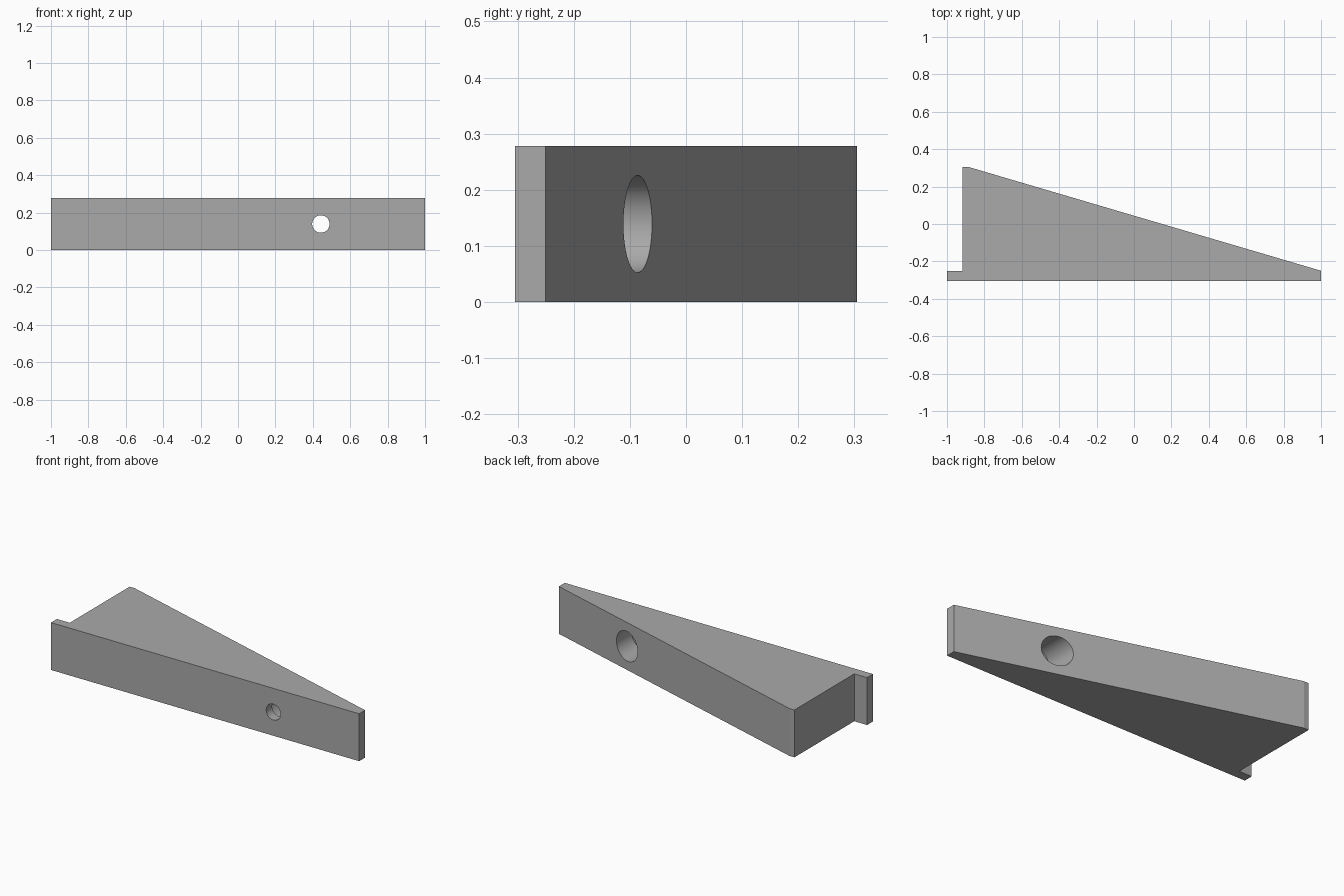
import bpy
import bmesh
from math import pi

cube = bpy.data.objects.get("Cube")
if cube:
    bpy.data.objects.remove(cube, do_unlink=True)

HEIGHT = 0.278
HOLE_X = 0.443

# Plain grey material
grey = bpy.data.materials.new("light_grey")
grey.use_nodes = True
colour = (0.4, 0.4, 0.4, 1)
grey.diffuse_color = colour
grey.node_tree.nodes["Principled BSDF"].inputs["Base Color"].default_value = colour

# Wedge body with a thin end lip, extruded from its plan outline
outline = [(-1, -0.305), (1, -0.305), (1, -0.25), (-0.885, 0.305),
           (-0.917, 0.305), (-0.917, -0.25), (-1, -0.25)]
bm = bmesh.new()
base = bm.faces.new([bm.verts.new((x, y, 0)) for x, y in outline])
top = bmesh.ops.extrude_face_region(bm, geom=[base])
bmesh.ops.translate(bm, vec=(0, 0, HEIGHT),
                    verts=[v for v in top["geom"] if isinstance(v, bmesh.types.BMVert)])
bmesh.ops.recalc_face_normals(bm, faces=bm.faces)
mesh = bpy.data.meshes.new("wedge_block")
bm.to_mesh(mesh)
bm.free()
block = bpy.data.objects.new("wedge_block", mesh)
bpy.context.collection.objects.link(block)
mesh.materials.append(grey)


def drill(name, radius, y_start, y_end):
    """Cut a round hole running along y."""
    bpy.ops.mesh.primitive_cylinder_add(
        vertices=64, radius=radius, depth=y_end - y_start,
        location=(HOLE_X, (y_start + y_end) / 2, HEIGHT / 2), rotation=(pi / 2, 0, 0))
    cutter = bpy.context.object
    cutter.name = name
    cutter.data.materials.append(grey)
    cutter.hide_render = True
    cutter.hide_set(True)
    cutter.display_type = "WIRE"
    cut = block.modifiers.new(name, "BOOLEAN")
    cut.operation = "DIFFERENCE"
    cut.solver = "EXACT"
    cut.object = cutter


# Screw hole through the front plate, and its wide recess from the slope
drill("screw_hole_cutter", 0.0465, -0.5, 0.3)
drill("screw_recess_cutter", 0.0865, -0.25, 0.3)

# Apply the cuts, then smooth the hole walls only
bpy.context.view_layer.objects.active = block
block.select_set(True)
for name in [m.name for m in block.modifiers]:
    bpy.ops.object.modifier_apply(modifier=name)
for cutter in [o for o in bpy.data.objects if o.name.endswith("_cutter")]:
    bpy.data.objects.remove(cutter, do_unlink=True)
bpy.ops.object.select_all(action="DESELECT")
block.select_set(True)
bpy.ops.object.shade_smooth_by_angle(angle=pi / 18)
